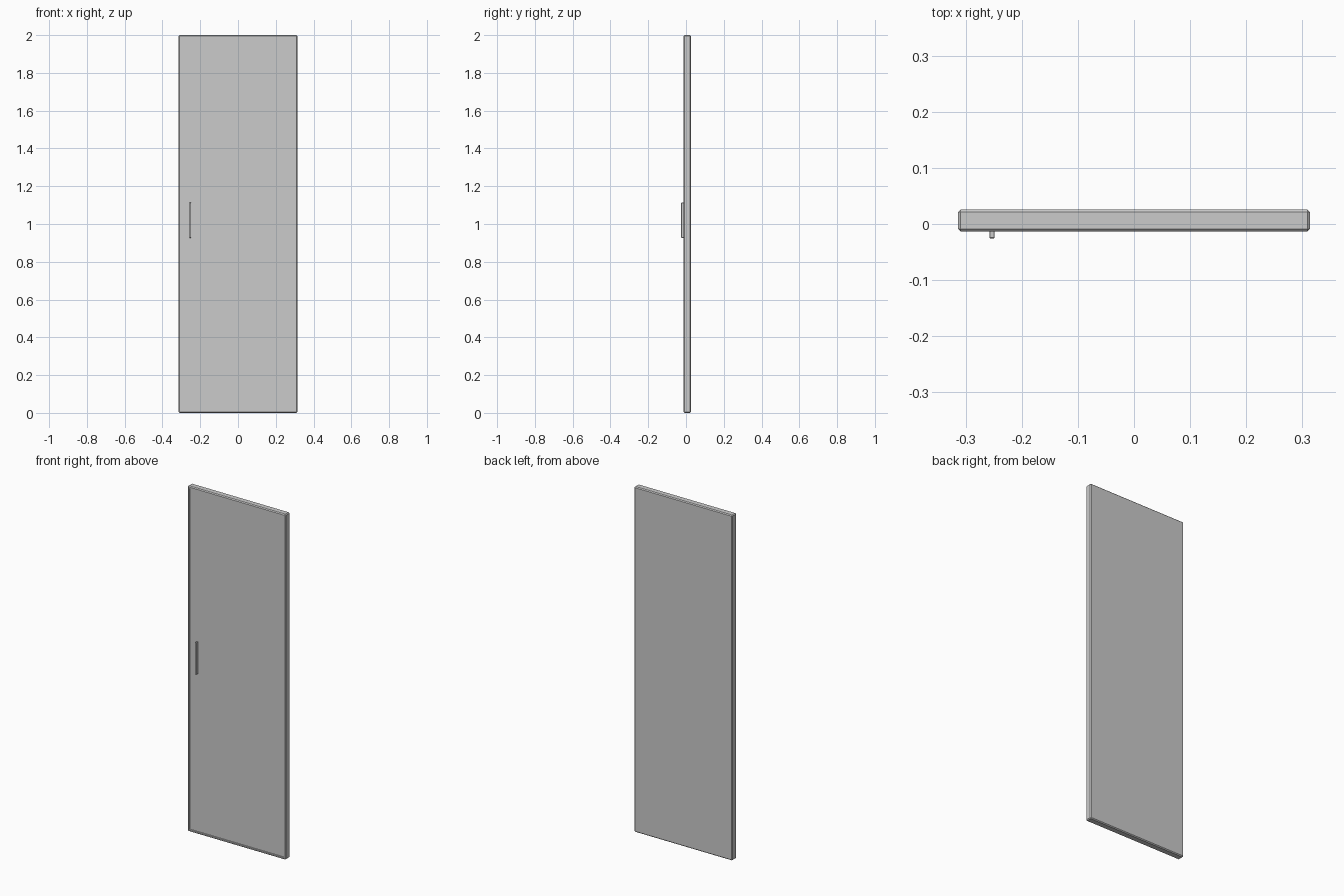
import bpy, bmesh
from mathutils import Vector

if "Cube" in bpy.data.objects:
    bpy.data.objects.remove(bpy.data.objects["Cube"])


def make_box(name, lo, hi):
    """Axis-aligned box between two corners, returned as a bmesh."""
    bm = bmesh.new()
    bmesh.ops.create_cube(bm, size=1)
    lo, hi = Vector(lo), Vector(hi)
    for v in bm.verts:
        v.co = Vector(v.co[i] * (hi[i] - lo[i]) + (lo[i] + hi[i]) / 2 for i in range(3))
    return bm


def finish(bm, name):
    bmesh.ops.recalc_face_normals(bm, faces=bm.faces[:])
    mesh = bpy.data.meshes.new(name)
    bm.to_mesh(mesh)
    bm.free()
    obj = bpy.data.objects.new(name, mesh)
    bpy.context.collection.objects.link(obj)
    return obj


FRONT, BACK, CHAMFER = -0.0135, 0.0260, 0.005
RIM, RECESS = 0.010, 0.005

# Door slab with chamfered edges all round
door = make_box("door", (-0.314, FRONT, 0.0), (0.314, BACK, 2.0))
bmesh.ops.bevel(door, geom=door.edges[:], offset=CHAMFER, segments=1, affect='EDGES')

# Shallow recessed panel inside a thin rim on the front
door.normal_update()
front = max((f for f in door.faces if f.normal.y < -0.99), key=lambda f: f.calc_area())
bmesh.ops.inset_individual(door, faces=[front], thickness=RIM)
bmesh.ops.inset_individual(door, faces=[front], thickness=0.001)
for v in front.verts:
    v.co.y += RECESS
finish(door, "door_panel")

# Slim vertical pull handle on the left side
handle = make_box("handle", (-0.2575, -0.0255, 0.927), (-0.2485, FRONT + RECESS, 1.113))
bmesh.ops.bevel(handle, geom=handle.edges[:], offset=0.001, segments=1, affect='EDGES')
finish(handle, "pull_handle")
